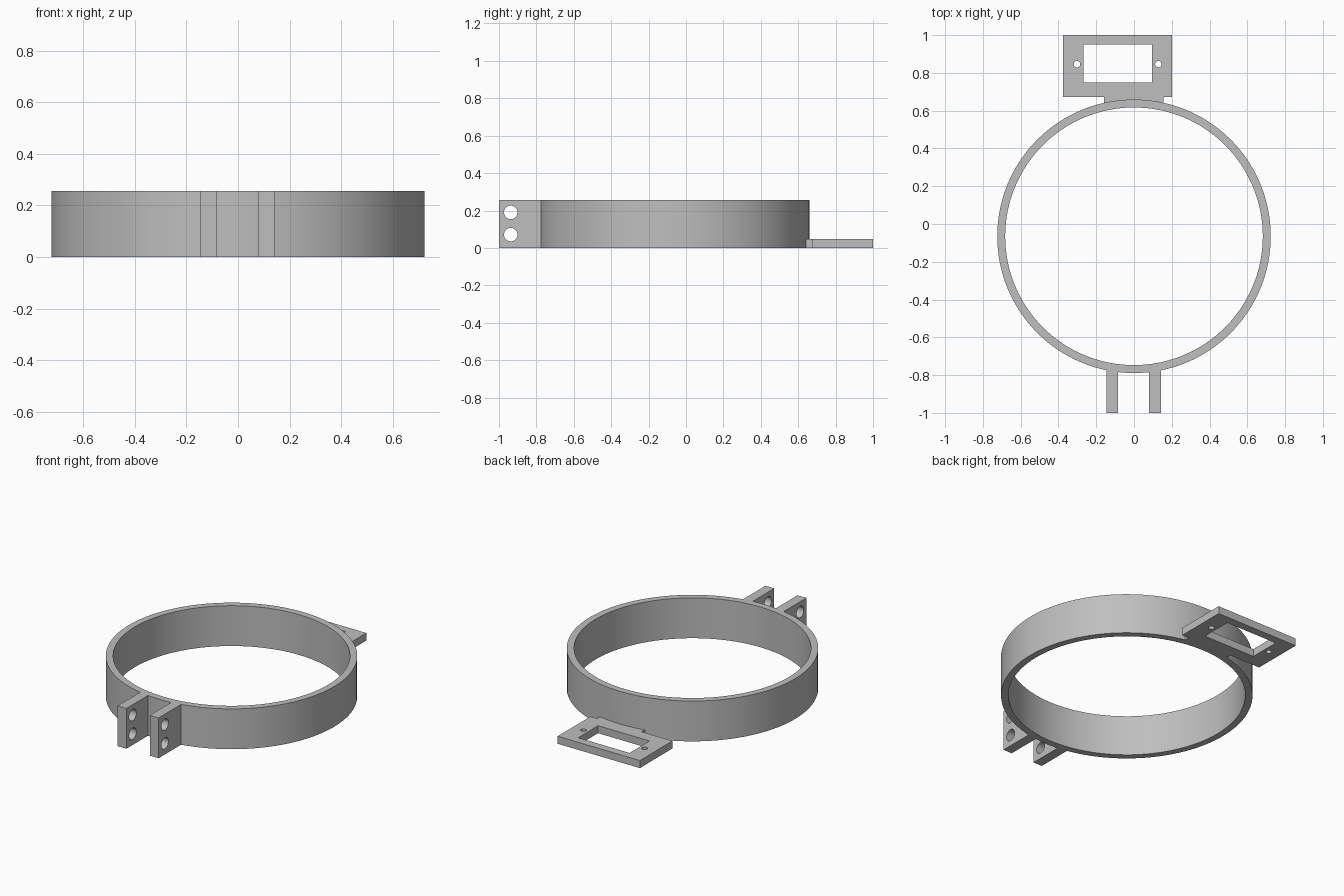
import bpy, bmesh, math
from mathutils import Matrix, Vector

cube = bpy.data.objects.get("Cube")
if cube:
    bpy.data.objects.remove(cube, do_unlink=True)

RING_Y, OUTER, INNER, HEIGHT = -0.065, 0.724, 0.682, 0.256
PLATE_H = 0.048

grey = bpy.data.materials.new("plain grey")
grey.use_nodes = True
GREY = (0.52, 0.52, 0.52, 1)
grey.diffuse_color = GREY
grey.node_tree.nodes["Principled BSDF"].inputs["Base Color"].default_value = GREY


def finish(name, bm):
    bmesh.ops.recalc_face_normals(bm, faces=bm.faces)
    mesh = bpy.data.meshes.new(name)
    bm.to_mesh(mesh)
    bm.free()
    mesh.materials.append(grey)
    obj = bpy.data.objects.new(name, mesh)
    bpy.context.collection.objects.link(obj)
    return obj


def box(name, low, high):
    low, high = Vector(low), Vector(high)
    bm = bmesh.new()
    place = Matrix.Translation((low + high) / 2) @ Matrix.Diagonal((*(high - low), 1))
    bmesh.ops.create_cube(bm, size=1, matrix=place)
    return finish(name, bm)


def rod(name, centre, radius, length, axis):
    bm = bmesh.new()
    turn = Matrix.Rotation(math.pi / 2, 4, "Y") if axis == "X" else Matrix()
    bmesh.ops.create_cone(bm, cap_ends=True, segments=40, radius1=radius, radius2=radius,
                          depth=length, matrix=Matrix.Translation(centre) @ turn)
    return finish(name, bm)


def cut(obj, cutters):
    for cutter in cutters:
        mod = obj.modifiers.new("cut", "BOOLEAN")
        mod.operation, mod.solver, mod.object = "DIFFERENCE", "EXACT", cutter
        cutter.hide_render = True
    # Apply the cuts, then drop the helpers
    bpy.context.view_layer.update()
    graph = bpy.context.evaluated_depsgraph_get()
    mesh = bpy.data.meshes.new_from_object(obj.evaluated_get(graph))
    obj.modifiers.clear()
    obj.data = mesh
    for cutter in cutters:
        bpy.data.objects.remove(cutter, do_unlink=True)


def smooth(obj):
    bpy.ops.object.select_all(action="DESELECT")
    obj.select_set(True)
    bpy.context.view_layer.objects.active = obj
    bpy.ops.object.shade_smooth_by_angle(angle=math.radians(30))


# Clamp ring: a rectangular section spun about the vertical axis
bm = bmesh.new()
section = [bm.verts.new((r, 0, z)) for r, z in
           ((INNER, 0), (OUTER, 0), (OUTER, HEIGHT), (INNER, HEIGHT))]
edges = [bm.edges.new((section[i], section[(i + 1) % 4])) for i in range(4)]
bmesh.ops.spin(bm, geom=section + edges, cent=(0, 0, 0), axis=(0, 0, 1),
               angle=math.tau, steps=128, use_merge=True)
bmesh.ops.remove_doubles(bm, verts=bm.verts, dist=0.0001)
bmesh.ops.translate(bm, verts=bm.verts, vec=(0, RING_Y, 0))
smooth(finish("clamp_ring", bm))

# Pair of clamp lugs, each with two bolt holes
for side, x in (("right", -0.115), ("left", 0.111)):
    lug = box(side + "_clamp_lug", (x - 0.031, -1, 0), (x + 0.031, -0.76, HEIGHT))
    cut(lug, [rod("bolt_cutter", (x, -0.937, z), 0.036, 0.2, "X") for z in (0.071, 0.19)])
    smooth(lug)

# Mounting plate with a window and two screw holes
plate = box("mounting_plate", (-0.376, 0.673, 0), (0.202, 1, PLATE_H))
cut(plate, [box("window_cutter", (-0.268, 0.749, -0.1), (0.094, 0.949, 0.2))] +
    [rod("screw_cutter", (x, 0.846, 0), 0.017, 0.3, "Z") for x in (-0.302, 0.129)])
smooth(plate)

# Neck joining the plate to the ring
box("plate_neck", (-0.159, 0.632, 0), (0.155, 0.673, PLATE_H))
